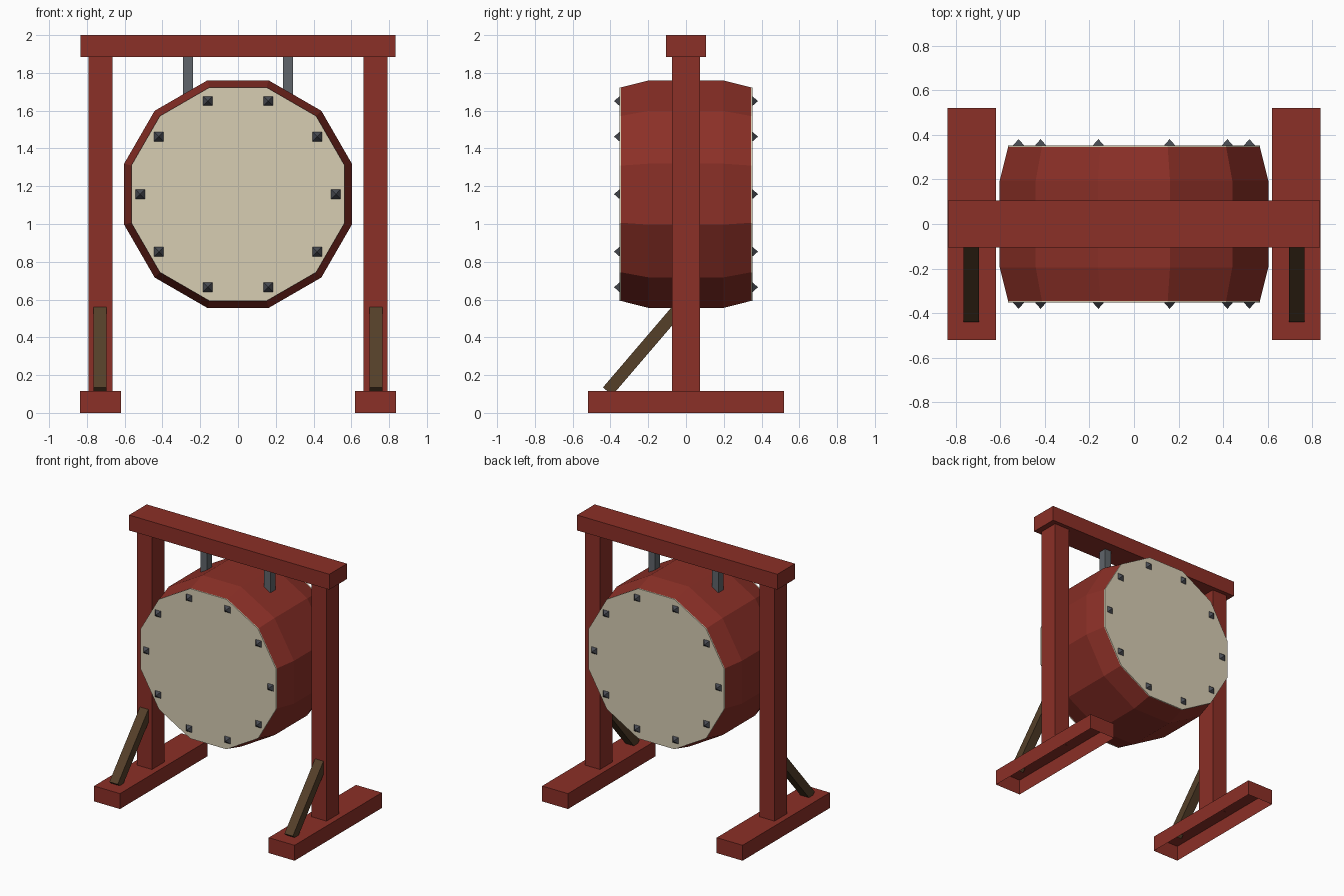
import bpy, bmesh, math
from mathutils import Matrix, Vector

if "Cube" in bpy.data.objects:
    bpy.data.objects.remove(bpy.data.objects["Cube"], do_unlink=True)


def material(name, rgb):
    m = bpy.data.materials.new(name)
    m.use_nodes = True
    m.diffuse_color = (*rgb, 1)
    m.node_tree.nodes["Principled BSDF"].inputs["Base Color"].default_value = (*rgb, 1)
    return m


RED = material("red lacquer", (0.26, 0.029, 0.02))
SKIN = material("cream drum skin", (0.68, 0.61, 0.45))
BROWN = material("brown wood", (0.09, 0.05, 0.022))
STEEL = material("grey steel", (0.115, 0.13, 0.145))
IRON = material("dark iron", (0.065, 0.07, 0.084))


def finish(name, bm, mat):
    bmesh.ops.recalc_face_normals(bm, faces=bm.faces)
    mesh = bpy.data.meshes.new(name)
    bm.to_mesh(mesh)
    bm.free()
    mesh.materials.append(mat)
    obj = bpy.data.objects.new(name, mesh)
    bpy.context.collection.objects.link(obj)
    return obj


def box(name, centre, size, mat, tilt=0, open_bottom=False):
    bm = bmesh.new()
    place = (Matrix.Translation(centre) @ Matrix.Rotation(tilt, 4, 'X')
             @ Matrix.Diagonal((*size, 1)))
    bmesh.ops.create_cube(bm, size=1, matrix=place)
    if open_bottom:
        low = min(bm.faces, key=lambda f: f.calc_center_median().z)
        bmesh.ops.delete(bm, geom=[low], context='FACES_ONLY')
    return finish(name, bm, mat)


DRUM_Z = 1.158
SIDES = 12


def lathe(name, profile, mat):
    """Closed twelve-sided solid around the y axis from (y, radius) pairs."""
    bm = bmesh.new()
    rings = []
    for y, r in profile:
        angles = [(i + 0.5) * math.tau / SIDES for i in range(SIDES)]
        rings.append([bm.verts.new((r * math.cos(a), y, DRUM_Z + r * math.sin(a)))
                      for a in angles])
    for a, b in zip(rings, rings[1:]):
        for i in range(SIDES):
            j = (i + 1) % SIDES
            bm.faces.new((a[i], a[j], b[j], b[i]))
    bm.faces.new(rings[0])
    bm.faces.new(rings[-1])
    return finish(name, bm, mat)


# Frame
box("top_beam", (0, 0, 1.942), (1.67, 0.21, 0.116), RED)
for side, s in (("left", 1), ("right", -1)):
    box(side + "_foot", (s * 0.728, 0, 0.058), (0.216, 1.04, 0.116), RED, open_bottom=True)
    box(side + "_post", (s * 0.728, 0, 1), (0.126, 0.15, 1.77), RED)
    # Brace leaning from the foot back into the post
    start, end = Vector((0, -0.415, 0.114)), Vector((0, -0.05, 0.54))
    run = end - start
    mid = (start + end) / 2
    box(side + "_brace", (s * 0.73, mid.y, mid.z), (0.07, run.length, 0.065),
        BROWN, tilt=math.atan2(run.z, run.y))
    box(side + "_hanger", (s * 0.265, 0, 1.76), (0.052, 0.06, 0.26), STEEL)

# Drum body and skins
lathe("drum_body", [(-0.345, 0.585), (-0.195, 0.624), (0.195, 0.624), (0.345, 0.585)], RED)
for end, s in (("front", -1), ("back", 1)):
    lathe(end + "_skin", [(s * 0.344, 0.585), (s * 0.353, 0.585)], SKIN)
    # Ring of pyramid studs
    bm = bmesh.new()
    for i in range(10):
        a = i * math.tau / 10
        place = (Matrix.Translation((0.518 * math.cos(a), s * 0.366, DRUM_Z + 0.518 * math.sin(a)))
                 @ Matrix.Rotation(-s * math.pi / 2, 4, 'X')
                 @ Matrix.Rotation(math.pi / 4, 4, 'Z'))
        bmesh.ops.create_cone(bm, cap_ends=True, segments=4, radius1=0.037,
                              radius2=0, depth=0.03, matrix=place)
    finish(end + "_studs", bm, IRON)
